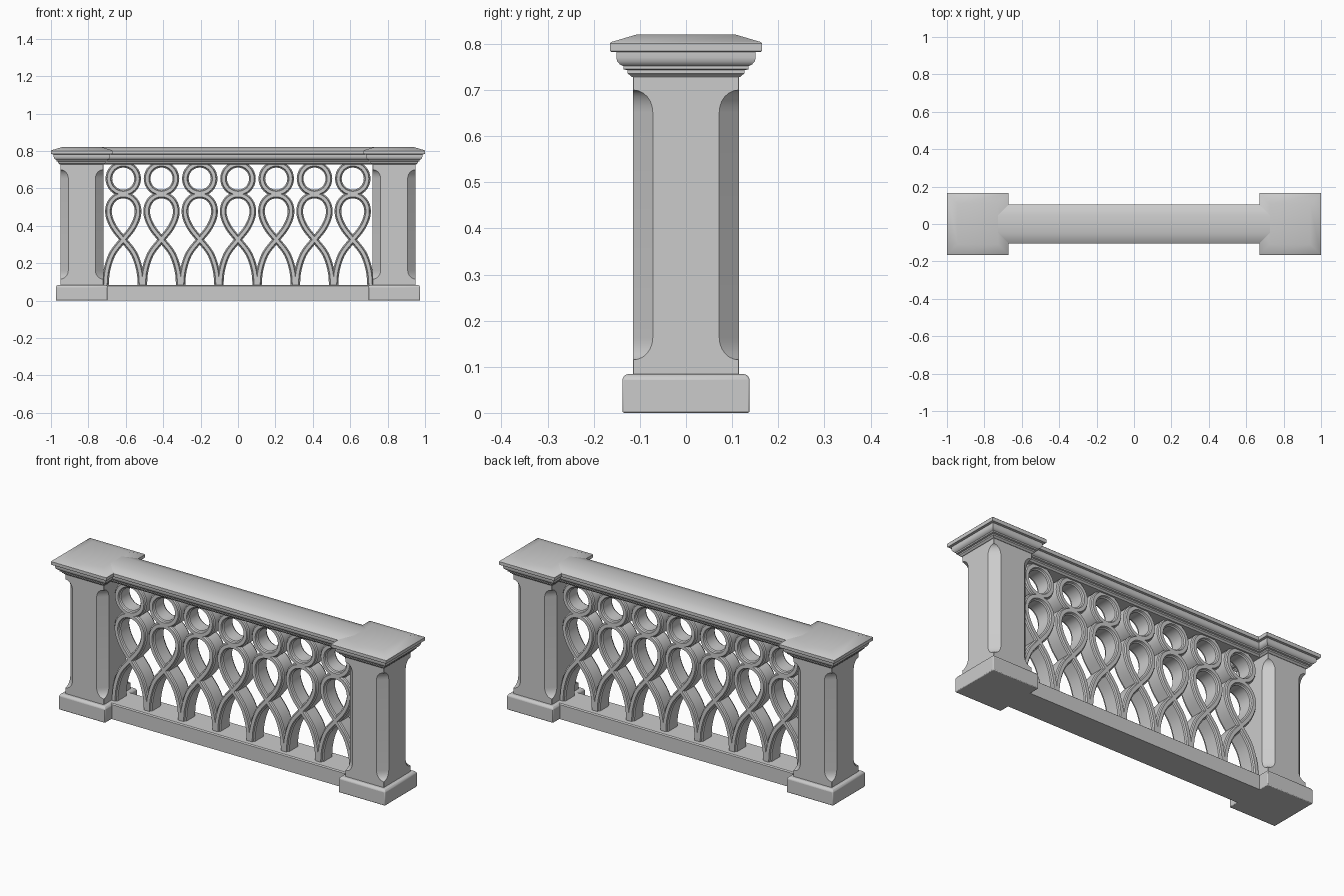
import bpy, bmesh, math
from mathutils import Vector

if "Cube" in bpy.data.objects:
    bpy.data.objects.remove(bpy.data.objects["Cube"])


def make_object(name, rings, closed=False, bevel=0.0):
    """Skin a list of equal-length vertex rings into a solid."""
    bm = bmesh.new()
    vs = [[bm.verts.new(p) for p in r] for r in rings]
    n = len(vs[0])
    for i in range(len(vs) if closed else len(vs) - 1):
        a, b = vs[i], vs[(i + 1) % len(vs)]
        for k in range(n):
            bm.faces.new((a[k], a[(k + 1) % n], b[(k + 1) % n], b[k]))
    if not closed:
        bm.faces.new(vs[0])
        bm.faces.new(vs[-1])
    bmesh.ops.recalc_face_normals(bm, faces=bm.faces)
    me = bpy.data.meshes.new(name)
    bm.to_mesh(me)
    bm.free()
    ob = bpy.data.objects.new(name, me)
    bpy.context.collection.objects.link(ob)
    if bevel:
        m = ob.modifiers.new("bevel", 'BEVEL')
        m.width, m.segments = bevel, 2
    bpy.ops.object.select_all(action='DESELECT')
    ob.select_set(True)
    bpy.context.view_layer.objects.active = ob
    bpy.ops.object.shade_smooth_by_angle(angle=math.radians(30))
    return ob


def rect(cx, hx, hy, z):
    return [(cx - hx, -hy, z), (cx + hx, -hy, z), (cx + hx, hy, z), (cx - hx, hy, z)]


def octagon(cx, h, c, z):
    pts = [(h - c, -h), (h, -h + c), (h, h - c), (h - c, h),
           (c - h, h), (-h, h - c), (-h, c - h), (c - h, -h)]
    return [(cx + x, y, z) for x, y in pts]


def smooth_path(pts, steps=5):
    """Catmull-Rom curve through the points."""
    p = [Vector(q) for q in pts]
    p = [2 * p[0] - p[1]] + p + [2 * p[-1] - p[-2]]
    out = []
    for i in range(1, len(p) - 2):
        a, b, c, d = p[i - 1:i + 3]
        for s in range(steps):
            t = s / steps
            out.append(0.5 * (2 * b + (c - a) * t + (2 * a - 5 * b + 4 * c - d) * t * t
                              + (3 * b - a - 3 * c + d) * t ** 3))
    return out + [p[-2]]


# moulded bar section: (across, depth), with a raised centre rib on both faces
quarter = [(.018, .036), (.012, .040), (.009, .049)]
SECTION = (quarter + [(-w, d) for w, d in reversed(quarter)]
           + [(-w, -d) for w, d in quarter] + [(w, -d) for w, d in reversed(quarter)])


def sweep(name, path, cx, closed=False):
    rings, n = [], len(path)
    for i, p in enumerate(path):
        a = path[(i - 1) % n] if closed else path[max(i - 1, 0)]
        b = path[(i + 1) % n] if closed else path[min(i + 1, n - 1)]
        t = (b - a).normalized()
        rings.append([(cx + p.x - t.y * w, d, p.y + t.x * w) for w, d in SECTION])
    return make_object(name, rings, closed)


# cap and handrail moulding: (half width, z)
MOULD = [(.118, .728), (.121, .732), (.127, .736), (.127, .743), (.136, .745), (.136, .752),
         (.143, .755), (.149, .762), (.151, .770), (.151, .782), (.163, .783), (.165, .786),
         (.165, .801), (.162, .804), (.108, .82)]
PX = 0.835

# posts: plinth, shaft with stopped chamfers, moulded cap
arc = [math.radians(a) for a in (0, 15, 30, 45, 60, 75, 90)]
stops = [(.001, .08)]
stops += [(.001 + .042 * math.sin(a), .115 + .048 * (1 - math.cos(a))) for a in arc]
stops += [(.001 + .042 * math.sin(a), .70 - .048 * (1 - math.cos(a))) for a in reversed(arc)]
stops += [(.001, .735)]
for side, sx in (("left", -PX), ("right", PX)):
    make_object(side + "_post_plinth", [rect(sx, .138, .138, 0), rect(sx, .138, .138, .075),
                                        rect(sx, .130, .130, .084)], bevel=.004)
    make_object(side + "_post_shaft", [octagon(sx, .115, c, z) for c, z in stops])
    make_object(side + "_post_cap", [rect(sx, h, h, z) for h, z in MOULD])

# rails between the posts
make_object("handrail", [rect(0, .728, h - .06, z) for h, z in MOULD])
make_object("bottom_rail", [rect(0, .722, .08, 0), rect(0, .722, .08, .078),
                            rect(0, .722, .074, .083)])

# tracery: ring above a crossed teardrop loop, seven times
half = [(-.096, .075), (-.088, .16), (-.058, .25), (0, .326), (.05, .39), (.077, .455),
        (.074, .51), (.045, .55), (0, .564)]
loop = smooth_path(half + [(-x, z) for x, z in reversed(half[:-1])])
circle = [Vector((.077 * math.cos(a), .652 + .077 * math.sin(a)))
          for a in (2 * math.pi * i / 32 for i in range(32))]
for i in range(7):
    cx = (i - 3) * 0.2045
    sweep("tracery_ring", circle, cx, True)
    sweep("tracery_loop", loop, cx)
    make_object("tracery_link", [rect(cx, .022, .034, .562), rect(cx, .022, .034, .585)])
